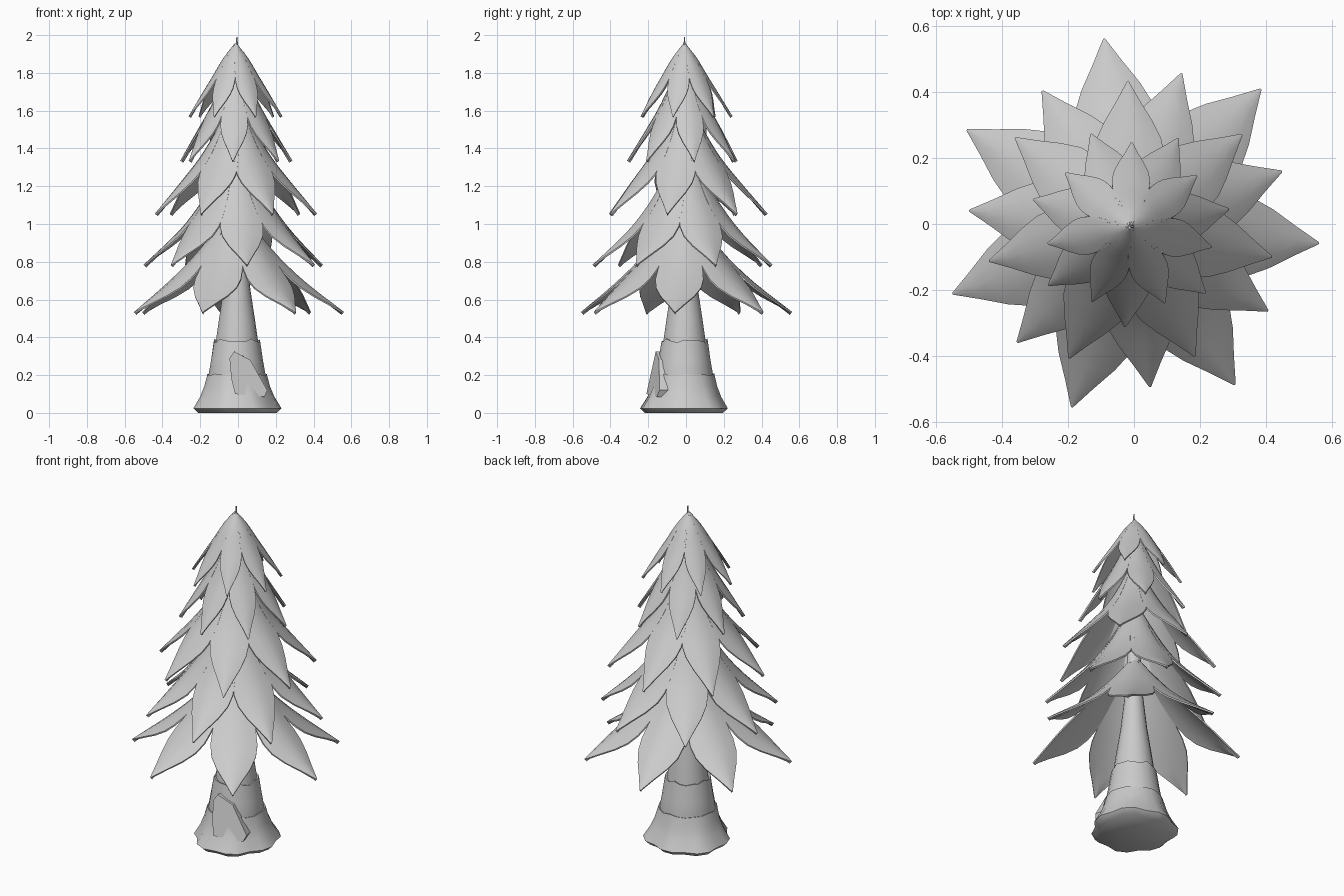
import bpy, bmesh, math
from mathutils import Vector

if "Cube" in bpy.data.objects:
    bpy.data.objects.remove(bpy.data.objects["Cube"])

CX, CY = -0.012, -0.008   # axis of the tree


def finish(name, bm, angle=40):
    bmesh.ops.recalc_face_normals(bm, faces=bm.faces)
    me = bpy.data.meshes.new(name)
    bm.to_mesh(me)
    bm.free()
    ob = bpy.data.objects.new(name, me)
    bpy.context.collection.objects.link(ob)
    bpy.ops.object.select_all(action='DESELECT')
    ob.select_set(True)
    bpy.context.view_layer.objects.active = ob
    bpy.ops.object.shade_smooth_by_angle(angle=math.radians(angle))
    return ob


def catmull(pts, per=3):
    """Smooth a short list of tuples."""
    p = [Vector(q) for q in pts]
    p = [2 * p[0] - p[1]] + p + [2 * p[-1] - p[-2]]
    out = []
    for i in range(1, len(p) - 2):
        a, b, c, d = p[i - 1:i + 3]
        for k in range(per):
            t = k / per
            out.append(0.5 * (2 * b + (c - a) * t + (2 * a - 5 * b + 4 * c - d) * t * t
                              + (3 * b - a - 3 * c + d) * t ** 3))
    return out + [p[-2]]


def leaf_ring(name, start, profile, count=7, thick=0.02):
    """Ring of drooping pointed leaves; profile = (radius, z, half width)."""
    bm = bmesh.new()
    prof = catmull(profile)
    cols = (-1, -0.5, 0, 0.5, 1)
    for k in range(count):
        a = math.radians(start) + k * math.tau / count
        out = Vector((math.cos(a), math.sin(a), 0))
        side = Vector((-out.y, out.x, 0))
        layers = []
        for layer in (0, 1):
            rows = []
            for i, (r, z, w) in enumerate(prof):
                w = max(w, 0.003)
                q0, q1 = prof[max(i - 1, 0)], prof[min(i + 1, len(prof) - 1)]
                n = (out * (q0[1] - q1[1]) + Vector((0, 0, q1[0] - q0[0]))).normalized()
                c = Vector((CX, CY, z)) + out * r
                rows.append([bm.verts.new(c + side * w * s - n * (0.24 * w * s * s + layer * thick
                                          * (1 - 0.6 * abs(s)))) for s in cols])
            for r0, r1 in zip(rows, rows[1:]):
                for j in range(4):
                    bm.faces.new((r0[j], r0[j + 1], r1[j + 1], r1[j]))
            layers.append(rows)
        # close the rim between upper and lower surface
        rims = [[r[0] for r in L] + L[-1][1:] + [r[4] for r in L[-2::-1]] + L[0][3:0:-1] for L in layers]
        m = len(rims[0])
        for j in range(m):
            bm.faces.new((rims[0][j], rims[0][(j + 1) % m], rims[1][(j + 1) % m], rims[1][j]))
    return finish(name, bm)


def bark(name, profile, lobes=0.0, jag=0.0, sides=21):
    """Lathed bark layer with root lobes at the bottom and a ragged top."""
    bm = bmesh.new()
    rings = []
    for i, (r, z) in enumerate(profile):
        top = i >= len(profile) - 2
        ring = []
        for k in range(sides):
            a = k * math.tau / sides
            f = 1 + lobes * max(0, 1 - z / 0.2) * (math.cos(7 * a + 1) + 0.5 * math.sin(3 * a))
            dz = jag * (math.sin(5 * a) + math.sin(8 * a + 2)) if top else 0
            ring.append(bm.verts.new((CX + 0.006 + r * f * math.cos(a), CY + r * f * math.sin(a), z + dz)))
        rings.append(ring)
    for r0, r1 in zip(rings, rings[1:]):
        for k in range(sides):
            m = (k + 1) % sides
            bm.faces.new((r0[k], r0[m], r1[m], r1[k]))
    bm.faces.new(rings[0])
    bm.faces.new(rings[-1])
    return finish(name, bm, 55)


# Trunk, bark layers and top spike
bark("trunk", [(0.14, 0.1), (0.115, 0.36), (0.095, 0.5), (0.072, 0.65), (0.05, 0.85), (0.025, 1.3), (0.008, 1.9)])
bark("bark_sleeve", [(0.15, 0.1), (0.152, 0.2), (0.138, 0.28), (0.122, 0.382), (0.108, 0.378)], jag=0.006)
bark("root_flare", [(0.205, 0), (0.23, 0.024), (0.195, 0.085), (0.174, 0.14), (0.158, 0.203), (0.145, 0.2)],
     lobes=0.06, jag=0.003)
bark("top_spike", [(0.008, 1.88), (0.005, 1.96), (0.003, 1.99)], sides=6)

# Raised bark plate on the front
bm = bmesh.new()
outline = [(-0.045, 0.29), (-0.035, 0.18), (-0.015, 0.10), (0.14, 0.085), (0.155, 0.12), (0.11, 0.2), (0.065, 0.28), (-0.02, 0.325)]
front = [bm.verts.new((x, -0.212 + 0.22 * (z - 0.09) + 0.42 * max(0, x), z)) for x, z in outline]
back = [bm.verts.new((v.co.x * 0.9, v.co.y + 0.08, v.co.z)) for v in front]
bm.faces.new(front)
bm.faces.new(back)
for k in range(len(front)):
    m = (k + 1) % len(front)
    bm.faces.new((front[k], front[m], back[m], back[k]))
finish("bark_plate", bm, 25)

# Five rings of leaves, bottom to top
leaf_ring("leaves_1", -5, [(0.04, 1.06, 0.015), (0.12, 0.955, 0.06), (0.235, 0.82, 0.108), (0.38, 0.685, 0.120), (0.575, 0.535, 0)])
leaf_ring("leaves_2", 20, [(0.04, 1.38, 0.015), (0.11, 1.245, 0.055), (0.195, 1.10, 0.095), (0.31, 0.955, 0.108), (0.49, 0.785, 0)])
leaf_ring("leaves_3", -12, [(0.04, 1.63, 0.015), (0.11, 1.485, 0.055), (0.19, 1.355, 0.093), (0.285, 1.235, 0.098), (0.44, 1.055, 0)])
leaf_ring("leaves_4", 10, [(0.03, 1.84, 0.012), (0.09, 1.71, 0.042), (0.145, 1.6, 0.066), (0.21, 1.49, 0.067), (0.305, 1.335, 0)])
leaf_ring("leaves_5", -14, [(0.006, 1.955, 0.006), (0.065, 1.88, 0.032), (0.122, 1.785, 0.054), (0.178, 1.695, 0.052), (0.255, 1.57, 0)], thick=0.015)
